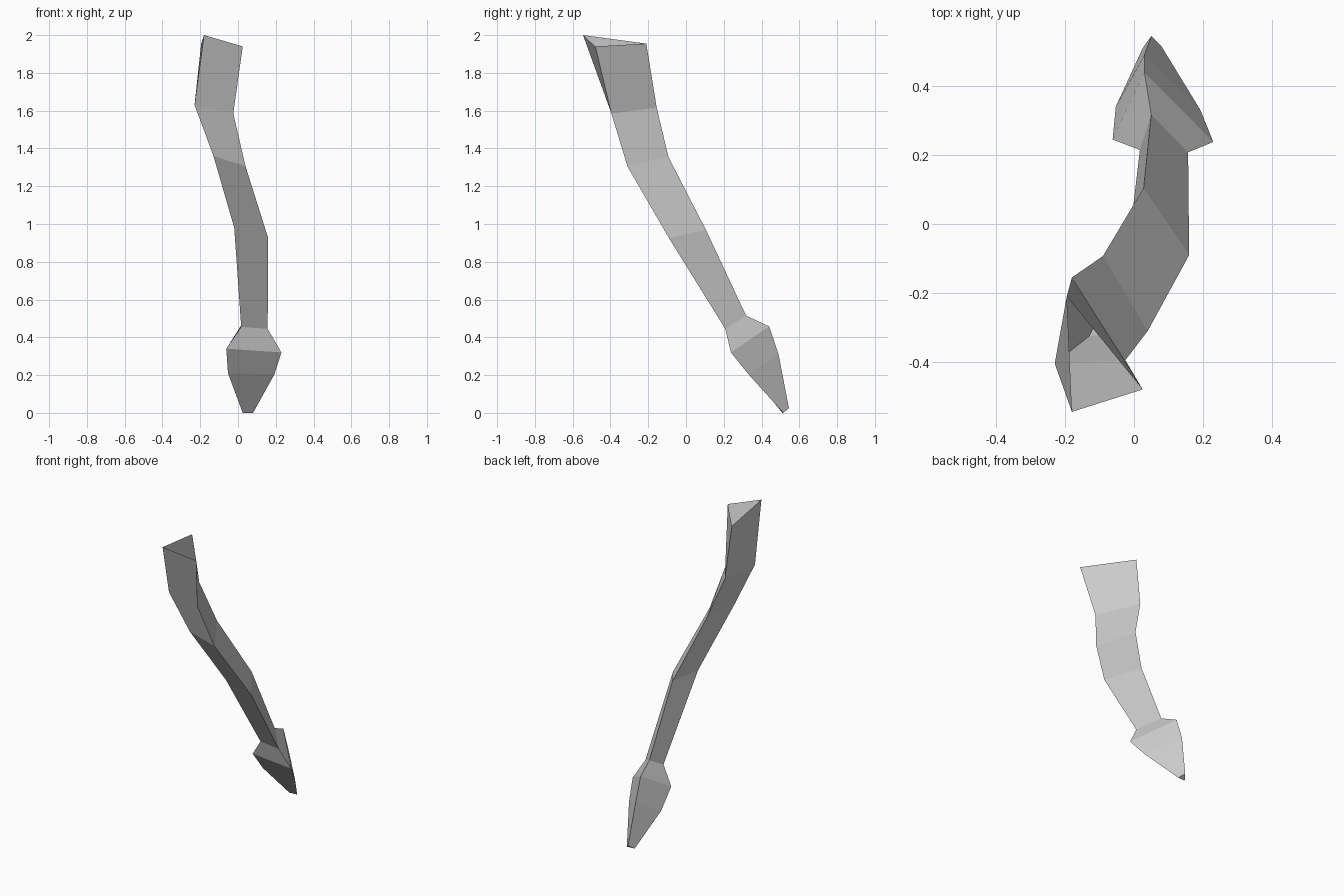
import bpy
import bmesh

# Triangular cross-sections (left, right, ridge) from the open root to the tip
SECTIONS = [
    # tail shaft
    ((-0.18, -0.545, 2.0), (0.025, -0.48, 1.94), (-0.195, -0.21, 1.955)),
    ((-0.23, -0.405, 1.63), (-0.025, -0.395, 1.585), (-0.18, -0.155, 1.615)),
    ((-0.13, -0.325, 1.36), (0.04, -0.31, 1.305), (-0.09, -0.093, 1.355)),
    ((-0.02, -0.10, 0.98), (0.16, -0.09, 0.925), (0.028, 0.105, 0.97)),
    ((0.017, 0.215, 0.455), (0.157, 0.208, 0.445), (0.05, 0.318, 0.515)),
    # arrow-shaped tip
    ((-0.062, 0.245, 0.34), (0.23, 0.238, 0.32), (0.03, 0.44, 0.458)),
    ((-0.053, 0.34, 0.21), (0.193, 0.33, 0.205), (0.03, 0.49, 0.31)),
    ((0.025, 0.51, 0.0), (0.08, 0.515, 0.0), (0.05, 0.545, 0.025)),
]

grey = bpy.data.materials.new("light_grey")
grey.diffuse_color = (0.6, 0.6, 0.6, 1.0)

# Skin the sections with quads, leaving the root open
bm = bmesh.new()
rings = [[bm.verts.new(p) for p in section] for section in SECTIONS]
for upper, lower in zip(rings, rings[1:]):
    for i in range(3):
        j = (i + 1) % 3
        bm.faces.new((upper[i], lower[i], lower[j], upper[j]))

# Close the point of the tip
bm.faces.new(reversed(rings[-1]))

mesh = bpy.data.meshes.new("tail")
bm.to_mesh(mesh)
bm.free()
mesh.materials.append(grey)
tail = bpy.data.objects.new("tail", mesh)
bpy.context.collection.objects.link(tail)
